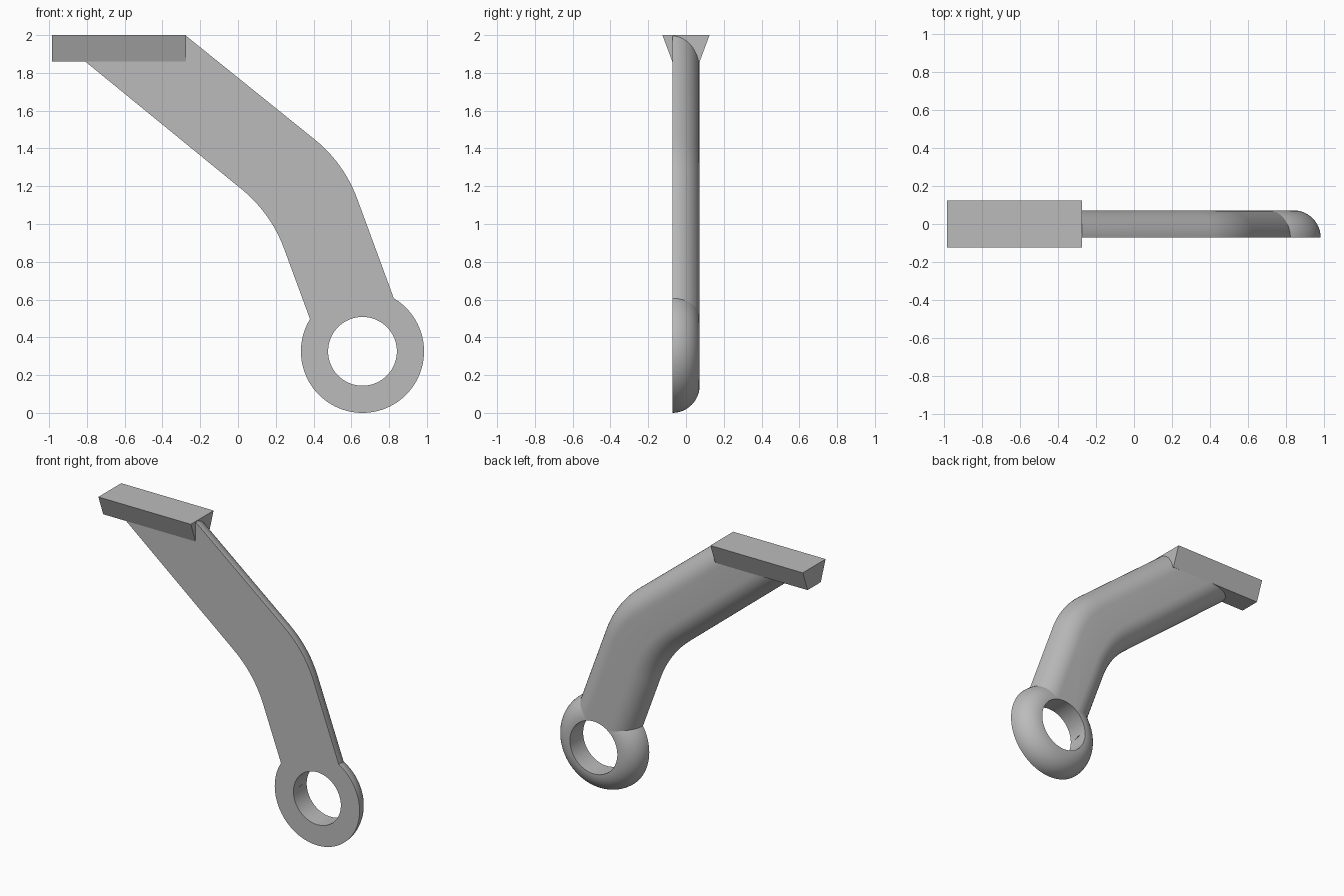
import bpy
import bmesh
import math
from mathutils import Vector

cube = bpy.data.objects.get("Cube")
if cube:
    bpy.data.objects.remove(cube, do_unlink=True)

grey = bpy.data.materials.new("plain_grey")
grey.use_nodes = True
colour = (0.5, 0.5, 0.5, 1)
grey.diffuse_color = colour
grey.node_tree.nodes["Principled BSDF"].inputs["Base Color"].default_value = colour

HALF = 0.0725          # half thickness of the arm and ring
ROUND = 2 * HALF       # radius of the rounded back edges
RING_R, HOLE_R, SIDES = 0.326, 0.182, 96
CENTRE = Vector((0.659, 0, 0.326))
STEPS = 12


def make_object(name, bm):
    bmesh.ops.recalc_face_normals(bm, faces=bm.faces)
    mesh = bpy.data.meshes.new(name)
    bm.to_mesh(mesh)
    bm.free()
    mesh.materials.append(grey)
    obj = bpy.data.objects.new(name, mesh)
    bpy.context.collection.objects.link(obj)
    return obj


def loft(name, loops, closed=False):
    """Skin a row of equal point loops, capping the ends unless it closes."""
    bm = bmesh.new()
    rows = [[bm.verts.new(p) for p in loop] for loop in loops]
    n = len(rows[0])
    pairs = list(zip(rows, rows[1:]))
    if closed:
        pairs.append((rows[-1], rows[0]))
    else:
        bm.faces.new(rows[0])
        bm.faces.new(rows[-1])
    for a, b in pairs:
        for i in range(n):
            j = (i + 1) % n
            bm.faces.new((a[i], a[j], b[j], b[i]))
    return make_object(name, bm)


def smooth(obj):
    bpy.ops.object.select_all(action='DESELECT')
    bpy.context.view_layer.objects.active = obj
    obj.select_set(True)
    bpy.ops.object.shade_smooth_by_angle(angle=math.radians(30))


def quarter():
    """Inset and depth along the rounded back edge, front to back."""
    for i in range(STEPS + 1):
        a = math.pi / 2 * i / STEPS
        yield ROUND * (1 - math.cos(a)), -HALF + ROUND * math.sin(a)


def edge_path(top, corner, end, tangent=0.2):
    """One side outline of the arm: two straights joined by an arc."""
    top, corner, end = (Vector((x, 0, z)) for x, z in (top, corner, end))
    u, v = (corner - top).normalized(), (end - corner).normalized()
    turn = u.angle(v)
    radius = tangent / math.tan(turn / 2)
    inward = Vector((u.z, 0, -u.x))
    start = corner - u * tangent
    path = [(top, u)]
    for i in range(STEPS + 1):
        a = turn * i / STEPS
        point = start + radius * (u * math.sin(a) + inward * (1 - math.cos(a)))
        path.append((point, u * math.cos(a) + inward * math.sin(a)))
    return path + [(end, v)]


# Bent arm: flat front, rounded back edges
left = edge_path((-0.975, 1.996), (0.175, 1.057), (0.444, 0.326))
right = edge_path((-0.275, 1.996), (0.562, 1.322), (0.928, 0.326))
loops = []
for (lp, t), (rp, _) in zip(left, right):
    across = Vector((-t.z, 0, t.x))
    lside = [lp + across * d + Vector((0, y, 0)) for d, y in quarter()]
    rside = [rp - across * d + Vector((0, y, 0)) for d, y in quarter()]
    # keep the top end level so that it stays inside the mounting block
    if not loops:
        lside = [Vector((p.x, p.y, lp.z)) + Vector((d * 0.6, 0, 0))
                 for p, (d, y) in zip(lside, quarter())]
        slope = math.hypot(t.x, t.z) / abs(t.z)
        lside = [lp + Vector((d * slope, y, 0)) for d, y in quarter()]
        rside = [rp + Vector((-d * slope, y, 0)) for d, y in quarter()]
    loops.append(lside + rside[::-1])
arm = loft("bent_arm", loops)

# Bore the ring hole through the arm
bm = bmesh.new()
bmesh.ops.create_cone(bm, cap_ends=True, segments=SIDES, radius1=HOLE_R,
                      radius2=HOLE_R, depth=1)
cutter = make_object("hole_cutter", bm)
cutter.location = CENTRE
cutter.rotation_euler.x = math.pi / 2
cutter.hide_render = True
bore = arm.modifiers.new("bore", 'BOOLEAN')
bore.operation = 'DIFFERENCE'
bore.solver = 'EXACT'
bore.object = cutter
bpy.context.view_layer.objects.active = arm
bpy.ops.object.modifier_apply(modifier=bore.name)
bpy.data.objects.remove(cutter, do_unlink=True)
smooth(arm)

# Eye ring: flat front, rounded back
profile = [(HOLE_R, -HALF)] + [(max(RING_R - d, HOLE_R + 0.001), y)
                               for d, y in quarter()] + [(HOLE_R, HALF)]
loops = []
for i in range(SIDES):
    a = math.tau * i / SIDES
    loops.append([CENTRE + Vector((r * math.cos(a), y, r * math.sin(a)))
                  for r, y in profile])
smooth(loft("eye_ring", loops, closed=True))

# Mounting block, wider at the top
loft("mounting_block", [
    [(x, -HALF, 1.86), (x, HALF, 1.86), (x, 0.125, 2), (x, -0.125, 2)]
    for x in (-0.985, -0.275)])
